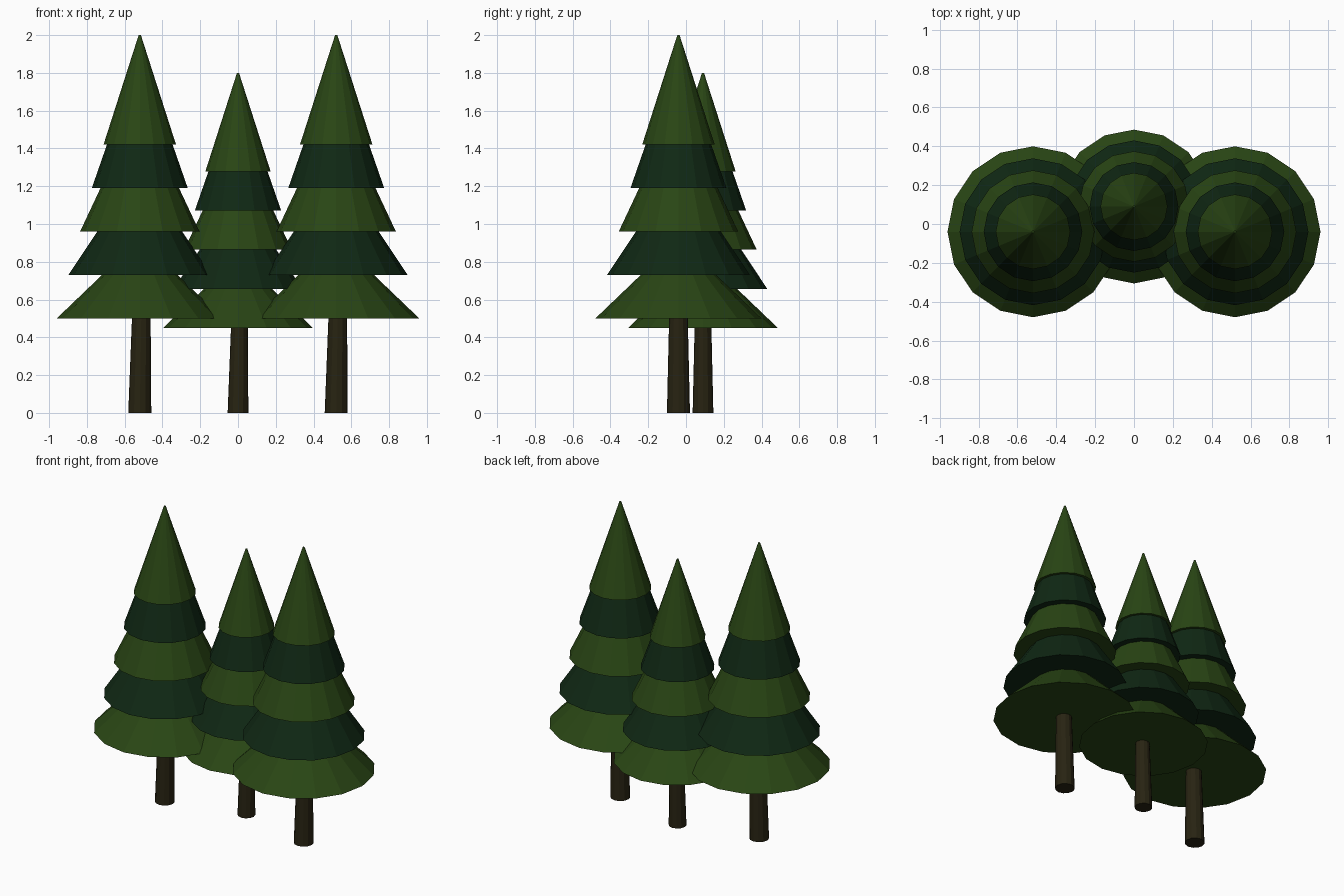
import bpy, bmesh, math

if "Cube" in bpy.data.objects:
    bpy.data.objects.remove(bpy.data.objects["Cube"])


def material(name, rgb):
    m = bpy.data.materials.new(name)
    m.diffuse_color = (*rgb, 1.0)
    m.use_nodes = True
    m.node_tree.nodes["Principled BSDF"].inputs["Base Color"].default_value = m.diffuse_color
    return m


LIGHT = material("light_green", (0.022, 0.060, 0.007))
DARK = material("dark_green", (0.005, 0.021, 0.007))
BARK = material("bark_brown", (0.021, 0.017, 0.006))


def frustum(name, mat, origin, scale, sides, z0, r0, z1, r1, lean=0.0):
    """Closed flat-shaded tapered ring; lean shifts x per unit of height."""
    bm = bmesh.new()
    rings = []
    for z, r in ((z0, r0), (z1, r1)):
        rings.append([bm.verts.new((
            (r * math.cos(2 * math.pi * i / sides) + lean * z) * scale,
            r * math.sin(2 * math.pi * i / sides) * scale,
            z * scale)) for i in range(sides)])
    low, high = rings
    for i in range(sides):
        j = (i + 1) % sides
        bm.faces.new((low[i], low[j], high[j], high[i]))
    bm.faces.new(low[::-1])
    bm.faces.new(high)
    mesh = bpy.data.meshes.new(name)
    bm.to_mesh(mesh)
    bm.free()
    mesh.materials.append(mat)
    obj = bpy.data.objects.new(name, mesh)
    obj.location = (origin[0], origin[1], 0)
    bpy.context.collection.objects.link(obj)


# Foliage tiers: base height, base radius, radius where the next tier starts
TIERS = [(0.50, 0.440, 0.200),
         (0.73, 0.378, 0.225),
         (0.96, 0.316, 0.208),
         (1.19, 0.254, 0.174)]
STEP, OVERLAP = 0.23, 0.04


def tree(label, origin, scale):
    # Leaning tapered trunk
    frustum(label + "_trunk", BARK, origin, scale, 12,
            0, 0.061, 0.56, 0.048, lean=0.016)
    # Skirted tiers in alternating greens
    for i, (z, r, r_next) in enumerate(TIERS):
        slope = (r_next - r) / STEP
        h = STEP + OVERLAP
        frustum(f"{label}_tier_{i + 1}", DARK if i % 2 else LIGHT, origin,
                scale, 16, z, r, z + h, r + slope * h)
    # Pointed top
    frustum(label + "_top", LIGHT, origin, scale, 16, 1.42, 0.192, 2.0, 0.006)


tree("left_tree", (-0.52, -0.04), 1.0)
tree("right_tree", (0.52, -0.04), 1.0)
tree("middle_tree", (0.0, 0.09), 0.9)
